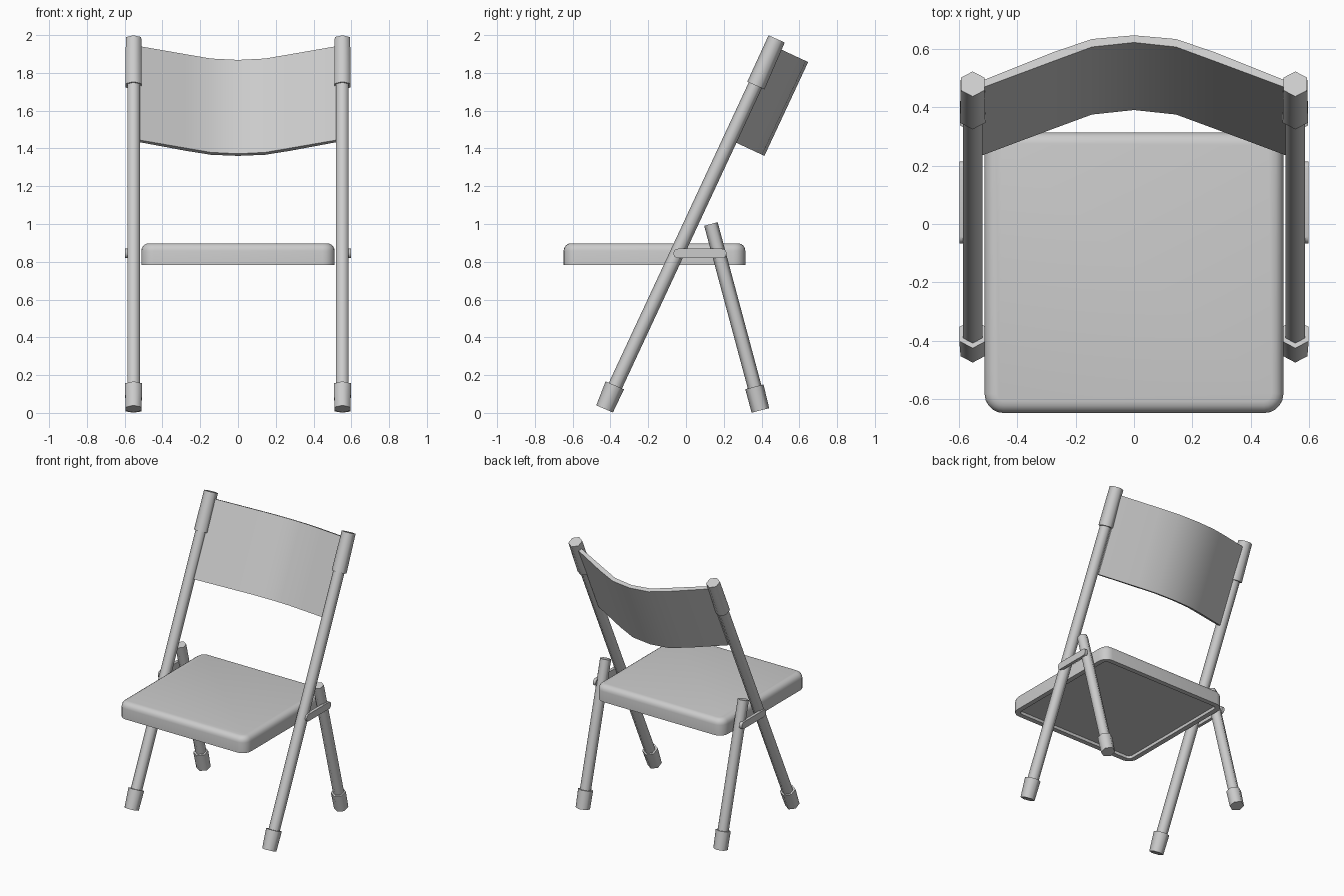
import bpy, bmesh, math
from mathutils import Vector

if "Cube" in bpy.data.objects:
    bpy.data.objects.remove(bpy.data.objects["Cube"])

LEG_X = 0.553
X = Vector((1, 0, 0))


def finish(bm, name, angle=35, mirror=False):
    bmesh.ops.recalc_face_normals(bm, faces=bm.faces[:])
    me = bpy.data.meshes.new(name)
    bm.to_mesh(me)
    bm.free()
    ob = bpy.data.objects.new(name, me)
    bpy.context.collection.objects.link(ob)
    bpy.ops.object.select_all(action='DESELECT')
    ob.select_set(True)
    bpy.context.view_layer.objects.active = ob
    bpy.ops.object.shade_smooth_by_angle(angle=math.radians(angle))
    if mirror:
        ob.modifiers.new("Mirror", 'MIRROR')
    return ob


def hex_tube(name, a, b, ra, rb):
    """Six-sided tube between two (y, z) points, mirrored to both sides."""
    a, b = Vector((LEG_X, *a)), Vector((LEG_X, *b))
    n = (b - a).normalized().cross(X)
    bm = bmesh.new()
    rings = []
    for p, r in ((a, ra), (b, rb)):
        rings.append([bm.verts.new(p + r * (n * math.cos(k * math.pi / 3) + X * math.sin(k * math.pi / 3)))
                      for k in range(6)])
    for k in range(6):
        j = (k + 1) % 6
        bm.faces.new((rings[0][k], rings[0][j], rings[1][j], rings[1][k]))
    bm.faces.new(rings[0])
    bm.faces.new(rings[1])
    return finish(bm, name, 65, True)


def box(lo, hi):
    bm = bmesh.new()
    bmesh.ops.create_cube(bm, size=1)
    for v in bm.verts:
        v.co = [(l + h) / 2 + c * (h - l) for l, h, c in zip(lo, hi, v.co)]
    return bm


def edges_along(bm, axis):
    return [e for e in bm.edges
            if abs((e.verts[0].co - e.verts[1].co).normalized()[axis]) > 0.99]


# Front legs run the full height up to the backrest
hex_tube("front_leg", (-0.42, 0.045), (0.472, 1.96), 0.038, 0.038)
hex_tube("front_foot_cap", (-0.431, 0.021), (-0.377, 0.146), 0.048, 0.053)
hex_tube("backrest_post_cap", (0.370, 1.733), (0.480, 1.980), 0.050, 0.047)

# Short rear legs
hex_tube("rear_leg", (0.388, 0.045), (0.132, 1.0), 0.037, 0.037)
hex_tube("rear_foot_cap", (0.394, 0.013), (0.362, 0.138), 0.048, 0.050)

# Link plates joining the legs on the outside
bm = box((0.576, -0.066, 0.819), (0.598, 0.214, 0.869))
bmesh.ops.bevel(bm, geom=edges_along(bm, 0), offset=0.023, segments=4,
                profile=0.5, affect='EDGES')
finish(bm, "link_plate", 40, True)

# Seat: rounded slab with soft top edge and recessed underside
bm = box((-0.512, -0.648, 0.783), (0.512, 0.314, 0.898))
bmesh.ops.bevel(bm, geom=edges_along(bm, 2), offset=0.065, segments=5,
                profile=0.5, affect='EDGES')
top = max(bm.faces, key=lambda f: f.calc_center_median().z)
bmesh.ops.bevel(bm, geom=list(top.edges), offset=0.04, segments=4,
                profile=0.5, affect='EDGES')
bottom = min(bm.faces, key=lambda f: f.calc_center_median().z)
bmesh.ops.inset_region(bm, faces=[bottom], thickness=0.035)
rim = bmesh.ops.inset_region(bm, faces=[bottom], thickness=0.002)
bmesh.ops.translate(bm, verts=list(bottom.verts), vec=(0, 0, 0.02))
finish(bm, "seat", 40)

# Backrest: bowed panel extruded along the leg direction
along = Vector((0, 0.4226, 0.9063))
out = Vector((0, 0.9063, -0.4226))
base = Vector((0, -0.431, 0.024))
half = [(0.277, 0.104, 0.138), (0.144, 0.158, 0.188)]
side = [(0.522, 0.003, 0.030)] + half
stations = [(-x, i, o) for x, i, o in side] + [(0, 0.175, 0.202)] + side[::-1]
bm = bmesh.new()
rows = []
for x, inner, outer in stations:
    rows.append([bm.verts.new(base + X * x + along * s + out * d)
                 for s, d in ((1.569, inner), (2.117, inner), (2.117, outer), (1.569, outer))])
for r, q in zip(rows, rows[1:]):
    for k in range(4):
        j = (k + 1) % 4
        bm.faces.new((r[k], r[j], q[j], q[k]))
bm.faces.new(rows[0])
bm.faces.new(rows[-1])
finish(bm, "backrest", 40)
